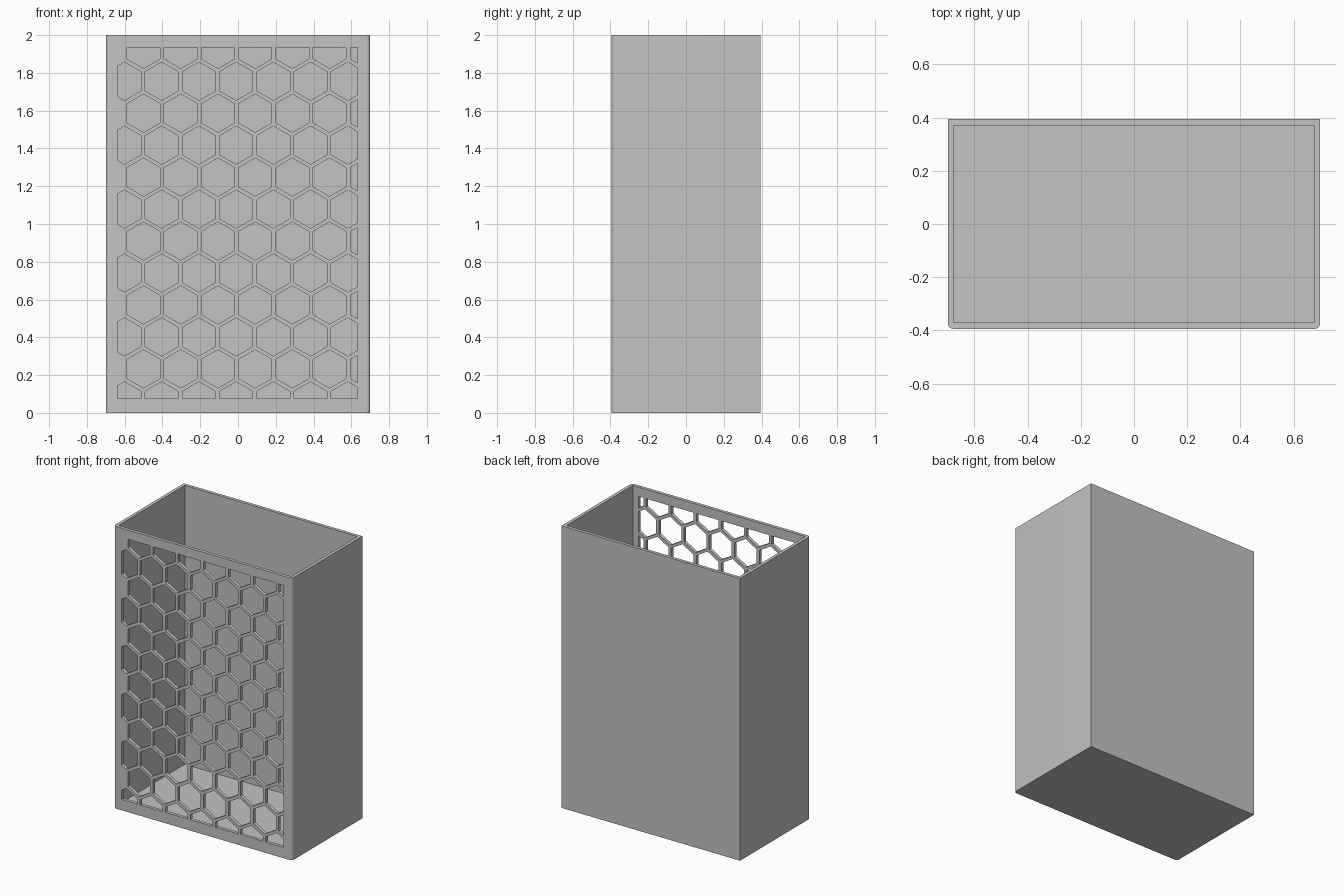
import bpy, bmesh, math
from mathutils import Vector

cube = bpy.data.objects.get("Cube")
if cube:
    bpy.data.objects.remove(cube)

# Overall size
HALF_X, HALF_Y, HEIGHT, WALL = 0.70, 0.394, 2.0, 0.023
CORNER = 0.02

# Honeycomb layout and the rectangle that bounds it
PITCH, RADIUS, ROW = 0.197, 0.101, 0.1692
LEFT, RIGHT, LOW, HIGH = -0.637, 0.632, 0.077, 1.934

grey = bpy.data.materials.new("plain grey")
grey.use_nodes = True
grey.diffuse_color = (0.55, 0.55, 0.55, 1)
grey.node_tree.nodes["Principled BSDF"].inputs["Base Color"].default_value = grey.diffuse_color


def make_object(name, bm):
    bmesh.ops.recalc_face_normals(bm, faces=bm.faces)
    mesh = bpy.data.meshes.new(name)
    bm.to_mesh(mesh)
    bm.free()
    obj = bpy.data.objects.new(name, mesh)
    bpy.context.collection.objects.link(obj)
    mesh.materials.append(grey)
    return obj


def extrude(bm, faces, offset):
    geom = bmesh.ops.extrude_face_region(bm, geom=faces)["geom"]
    verts = [g for g in geom if isinstance(g, bmesh.types.BMVert)]
    bmesh.ops.translate(bm, verts=verts, vec=offset)


# Open-topped bin: floor plan with rounded front corners, raised then hollowed
bm = bmesh.new()
outline = [(HALF_X, HALF_Y), (-HALF_X, HALF_Y)]
for side, start in ((-1, 180), (1, 270)):
    for step in range(7):
        a = math.radians(start + step * 15)
        outline.append((side * (HALF_X - CORNER) + CORNER * math.cos(a),
                        -HALF_Y + CORNER + CORNER * math.sin(a)))
base = bm.faces.new([bm.verts.new((x, y, 0)) for x, y in outline])
extrude(bm, [base], Vector((0, 0, HEIGHT)))
bin_body = make_object("bin_body", bm)

# Cavity cutter
bm = bmesh.new()
bmesh.ops.create_cube(bm, size=1)
bmesh.ops.scale(bm, verts=bm.verts,
                vec=(2 * (HALF_X - WALL), 2 * (HALF_Y - WALL), HEIGHT))
bmesh.ops.translate(bm, verts=bm.verts, vec=(0, 0, HEIGHT / 2 + WALL))
cavity = make_object("cavity_cutter", bm)

# Honeycomb cutter: staggered hexagons trimmed to the panel, then extruded
bm = bmesh.new()
for row in range(12):
    z = 0.0635 + row * ROW
    first = -0.5 if row % 2 else -0.601
    for col in range(7):
        x = first + col * PITCH
        corners = [math.radians(30 + 60 * k) for k in range(6)]
        bm.faces.new([bm.verts.new((x + RADIUS * math.cos(a), -HALF_Y - 0.05,
                                    z + RADIUS * math.sin(a))) for a in corners])
for co, normal in (((LEFT, 0, 0), (-1, 0, 0)), ((RIGHT, 0, 0), (1, 0, 0)),
                   ((0, 0, LOW), (0, 0, -1)), ((0, 0, HIGH), (0, 0, 1))):
    bmesh.ops.bisect_plane(bm, geom=bm.verts[:] + bm.edges[:] + bm.faces[:],
                           plane_co=co, plane_no=normal, clear_outer=True)
extrude(bm, bm.faces[:], Vector((0, 0.15, 0)))
honeycomb = make_object("honeycomb_cutter", bm)

# Apply both cuts and remove the cutters
bpy.context.view_layer.objects.active = bin_body
bin_body.select_set(True)
for cutter in (cavity, honeycomb):
    cutter.hide_render = True
    mod = bin_body.modifiers.new(cutter.name, 'BOOLEAN')
    mod.operation, mod.solver, mod.object = 'DIFFERENCE', 'EXACT', cutter
    bpy.ops.object.modifier_apply(modifier=mod.name)
    bpy.data.objects.remove(cutter)

# Smooth only the rounded corners
bpy.ops.object.shade_smooth_by_angle(angle=math.radians(25))
